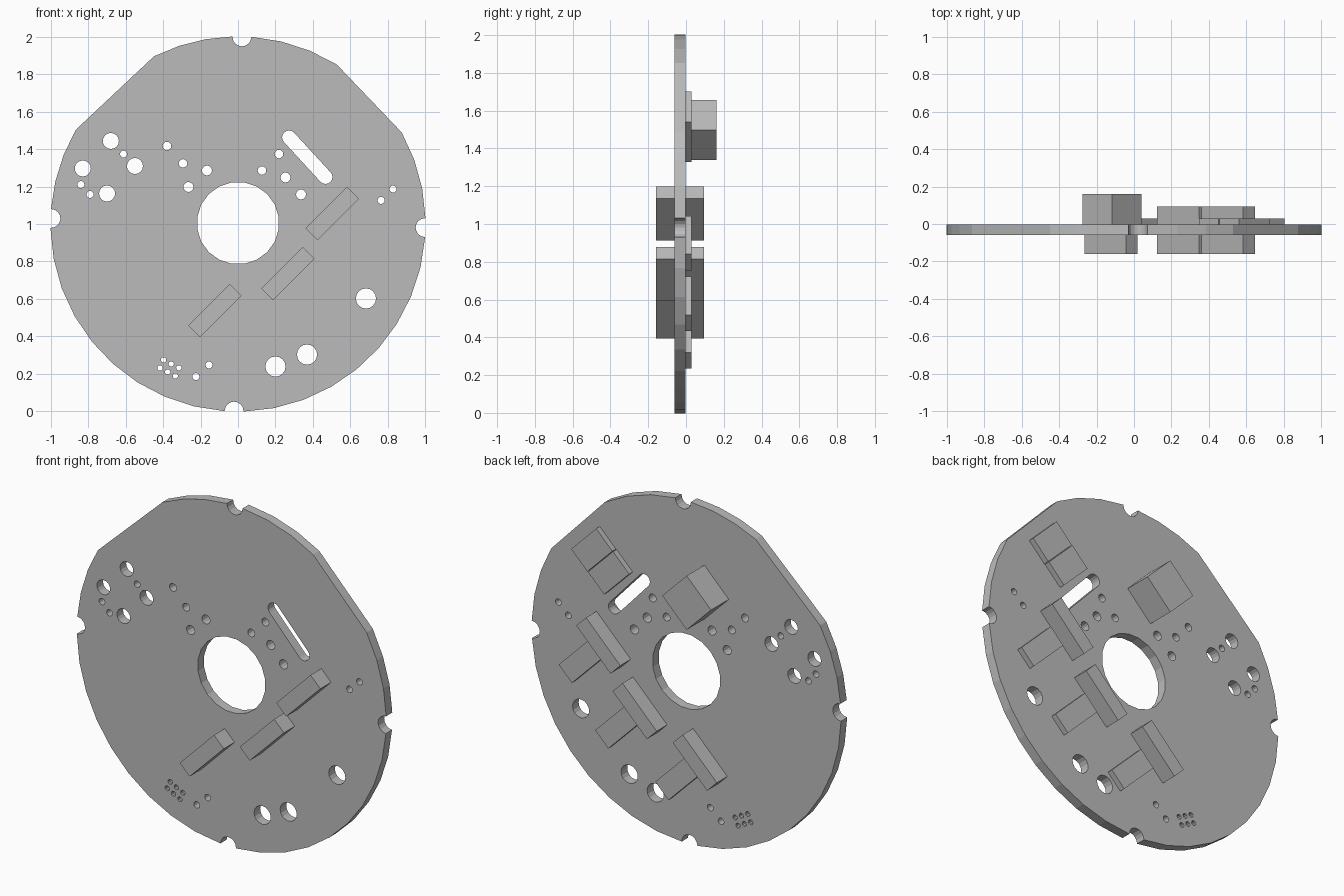
import bpy
from math import radians, sin, cos

cube = bpy.data.objects.get("Cube")
if cube:
    bpy.data.objects.remove(cube, do_unlink=True)

grey = bpy.data.materials.new("board_grey")
grey.use_nodes = True
grey.diffuse_color = (0.5, 0.5, 0.5, 1)
grey.node_tree.nodes["Principled BSDF"].inputs["Base Color"].default_value = (0.5, 0.5, 0.5, 1)

FRONT, BACK, MID = -0.06, -0.003, 1.0


def polar(cx, cz, r, deg):
    return cx + r * cos(radians(deg)), cz + r * sin(radians(deg))


def circle(cx, cz, r, sides, start=0.0):
    return [polar(cx, cz, r, start + 360 * i / sides) for i in range(sides)]


def arc(a, b):
    n = max(1, round((b - a) / 9))
    return [polar(0, MID, 1.003, a + (b - a) * i / n) for i in range(n + 1)]


def notch(a):
    cx, cz = polar(0, MID, 1.0, a)
    return [polar(cx, cz, 0.05, a - 90 - 22.5 * k) for k in range(1, 8)]


# Board outline: rim arcs, four edge notches, two straight upper corners
n1, n2, n3, n4 = -1.1, 88.8, 178.3, 268.8
h = 2.9
outline = (notch(n1) + arc(n1 + h, 29.2) + arc(58.2, n2 - h)
           + notch(n2) + arc(n2 + h, 116.6) + arc(149.8, n3 - h)
           + notch(n3) + arc(n3 + h, n4 - h)
           + notch(n4) + arc(n4 + h, 360 + n1 - h))
loops = [outline, circle(0, 1.005, 0.22, 20, 9)]

# Round holes grouped by radius
holes = {
    0.054: [(0.684, 0.602), (0.369, 0.302), (0.2, 0.238)],
    0.043: [(-0.68, 1.444), (-0.83, 1.297), (-0.551, 1.31), (-0.7, 1.163)],
    0.027: [(-0.166, 1.286), (-0.265, 1.198), (0.254, 1.249), (0.337, 1.158)],
    0.023: [(-0.38, 1.417), (-0.294, 1.324), (0.128, 1.286), (0.219, 1.374)],
    0.019: [(-0.612, 1.374), (-0.84, 1.211), (-0.791, 1.158), (0.829, 1.187),
            (0.765, 1.126), (-0.155, 0.246), (-0.225, 0.184)],
}
for radius, centres in holes.items():
    loops += [circle(x, z, radius, 16 if radius > 0.03 else 12) for x, z in centres]

# Cluster of six pin holes
for row in range(2):
    for i in range(3):
        loops.append(circle(-0.398 - 0.019 * row + 0.041 * i,
                            0.273 - 0.043 * row - 0.021 * i, 0.0145, 10))

# Diagonal slot
slot = [polar(0.273, 1.463, 0.037, 43 + 22.5 * k) for k in range(9)]
slot += [polar(0.468, 1.251, 0.037, 223 + 22.5 * k) for k in range(9)]
loops.append(slot)

curve = bpy.data.curves.new("board", "CURVE")
curve.dimensions = "2D"
curve.fill_mode = "BOTH"
curve.extrude = (BACK - FRONT) / 2
for loop in loops:
    spline = curve.splines.new("POLY")
    spline.points.add(len(loop) - 1)
    for point, (x, z) in zip(spline.points, loop):
        point.co = (x, z, 0, 1)
    spline.use_cyclic_u = True
board = bpy.data.objects.new("board", curve)
bpy.context.collection.objects.link(board)
board.location.y = (FRONT + BACK) / 2
board.rotation_euler.x = radians(90)
bpy.ops.object.select_all(action="DESELECT")
board.select_set(True)
bpy.context.view_layer.objects.active = board
bpy.ops.object.convert(target="MESH")
board = bpy.context.object
board.data.materials.clear()
board.data.materials.append(grey)
for poly in board.data.polygons:
    poly.use_smooth = False


def block(name, x, z, length, width, y0, y1):
    """Box turned 45 degrees: length runs up-right, width down-right."""
    bpy.ops.mesh.primitive_cube_add(size=1, location=(x, (y0 + y1) / 2, z),
                                    rotation=(0, radians(-45), 0))
    obj = bpy.context.object
    obj.name = name
    obj.scale = (length, y1 - y0, width)
    obj.data.materials.append(grey)


# Upright connectors through the board, each with a low chip beside it
for i, (x, z) in enumerate([(-0.123, 0.537), (0.267, 0.735), (0.503, 1.056)], 1):
    block(f"connector_{i}", x, z, 0.314, 0.09, -0.16, 0.094)
    block(f"chip_{i}", x + 0.157, z - 0.157, 0.12, 0.287, BACK - 0.005, 0.03)

# Twin pads and the tall component on the back
for i, (x, z) in enumerate([(0.59, 1.568), (0.481, 1.463)], 1):
    block(f"pad_{i}", x, z, 0.148, 0.23, BACK - 0.005, 0.03)
block("tall_component", -0.117, 1.498, 0.224, 0.224, BACK - 0.005, 0.161)
